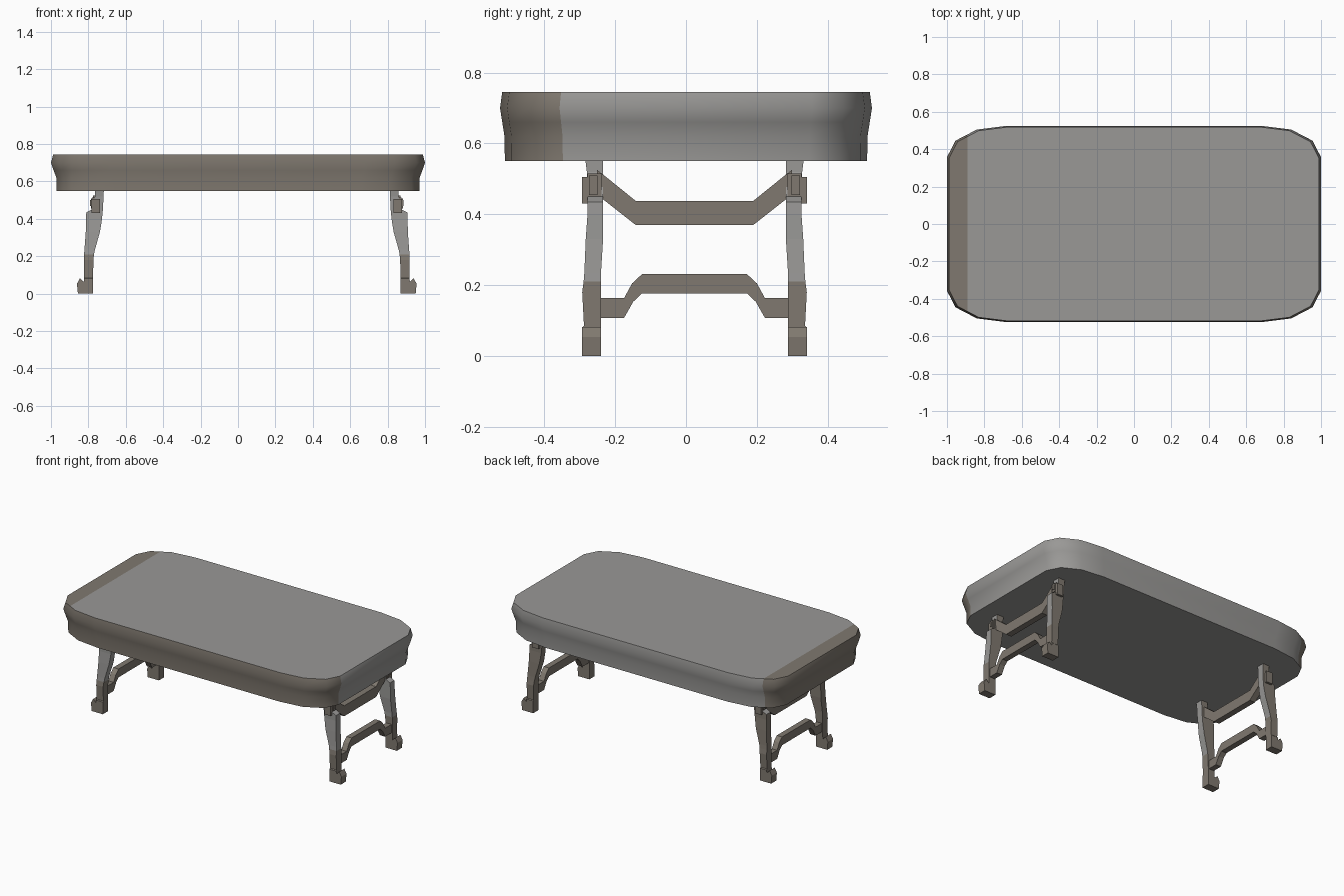
import bpy, bmesh
from mathutils import Vector

if "Cube" in bpy.data.objects:
    bpy.data.objects.remove(bpy.data.objects["Cube"])

CX, CY = 0.047, 0.024      # the leg frames sit slightly off centre


def material(name, rgb):
    m = bpy.data.materials.new(name)
    m.diffuse_color = (*rgb, 1)
    m.use_nodes = True
    m.node_tree.nodes["Principled BSDF"].inputs["Base Color"].default_value = m.diffuse_color
    return m


GREY = material("grey", (0.32, 0.315, 0.305))
BROWN = material("brown", (0.215, 0.19, 0.16))


def finish(bm, name, rule):
    """Turn a bmesh into an object; rule(face) says whether it is brown."""
    bmesh.ops.recalc_face_normals(bm, faces=bm.faces)
    for f in bm.faces:
        f.material_index = 1 if rule(f) else 0
    me = bpy.data.meshes.new(name)
    bm.to_mesh(me)
    bm.free()
    me.materials.append(GREY)
    me.materials.append(BROWN)
    ob = bpy.data.objects.new(name, me)
    bpy.context.collection.objects.link(ob)
    return ob


def loft(bm, rings):
    """Skin a stack of closed rings and cap both ends."""
    vs = [[bm.verts.new(p) for p in r] for r in rings]
    n = len(vs[0])
    for a, b in zip(vs, vs[1:]):
        for i in range(n):
            j = (i + 1) % n
            bm.faces.new((a[i], a[j], b[j], b[i]))
    bm.faces.new(vs[0])
    bm.faces.new(vs[-1])


def box(bm, sx, sy, u, v, z):
    """Box from outward ranges u (x) and v (y), mirrored by sx and sy."""
    loft(bm, [[(CX + sx * a, CY + sy * b, h) for a, b in
               ((u[0], v[0]), (u[1], v[0]), (u[1], v[1]), (u[0], v[1]))] for h in z])


# --- Table top: rounded rectangle swept through a bulging edge profile
corner = [(1.0, 0.357), (0.955, 0.445), (0.84, 0.505), (0.68, 0.525)]
outline = (corner + [(-x, y) for x, y in reversed(corner)]
           + [(-x, -y) for x, y in corner] + [(x, -y) for x, y in reversed(corner)])
edge = [(0.55, 0.971, 0.974), (0.62, 0.971, 0.976), (0.66, 0.986, 0.988),
        (0.70, 1.0, 1.0), (0.745, 0.988, 0.988)]
bm = bmesh.new()
loft(bm, [[(x * a, y * b, z) for x, y in outline] for z, a, b in edge])
bmesh.ops.bisect_plane(bm, geom=bm.verts[:] + bm.edges[:] + bm.faces[:],
                       plane_co=(-0.89, 0, 0), plane_no=(1, 0, 0))


def top_brown(f):
    c = f.calc_center_median()
    if f.normal.z < -0.9:
        return False
    return c.x < -0.89 or (f.normal.z < 0.9 and c.y < -0.39)


table_top = finish(bm, "table_top", top_brown)
bpy.context.view_layer.objects.active = table_top
table_top.select_set(True)
bpy.ops.object.shade_smooth_by_angle(angle=0.7)
table_top.select_set(False)

# --- Legs: sections (z, u inner, u outer, v inner, v outer)
lower_leg = [(0.0, 0.822, 0.88, 0.264, 0.317), (0.08, 0.822, 0.87, 0.264, 0.317),
             (0.085, 0.822, 0.87, 0.264, 0.312), (0.18, 0.82, 0.87, 0.264, 0.317),
             (0.21, 0.817, 0.87, 0.264, 0.313), (0.235, 0.812, 0.868, 0.264, 0.311),
             (0.33, 0.785, 0.861, 0.258, 0.307), (0.40, 0.774, 0.860, 0.258, 0.302),
             (0.435, 0.771, 0.858, 0.258, 0.302), (0.45, 0.769, 0.828, 0.258, 0.302),
             (0.52, 0.766, 0.812, 0.258, 0.304), (0.56, 0.764, 0.812, 0.258, 0.309)]
toe = [(0.84, 0.0), (0.903, 0.0), (0.908, 0.053), (0.892, 0.082), (0.868, 0.058), (0.84, 0.05)]

for sx, side in ((-1, "left"), (1, "right")):
    for sy, end in ((-1, "front"), (1, "back")):
        bm = bmesh.new()
        loft(bm, [[(CX + sx * u, CY + sy * v, z) for u, v in
                   ((a, c), (b, c), (b, d), (a, d))] for z, a, b, c, d in lower_leg])
        finish(bm, f"{side}_{end}_leg", lambda f: f.calc_center_median().z < 0.22
               or f.normal.y > 0.5 or f.normal.x < -0.5)
        # curled toe
        bm = bmesh.new()
        loft(bm, [[(CX + sx * u, CY + sy * v, z) for u, z in toe] for v in (0.264, 0.317)])
        finish(bm, f"{side}_{end}_toe", lambda f: True)
        # hinge block with a bolt and a side cap
        bm = bmesh.new()
        box(bm, sx, sy, (0.775, 0.828), (0.262, 0.302), (0.44, 0.515))
        box(bm, sx, sy, (0.80, 0.834), (0.274, 0.298), (0.455, 0.51))
        box(bm, sx, sy, (0.834, 0.838), (0.28, 0.293), (0.47, 0.50))
        box(bm, sx, sy, (0.785, 0.83), (0.30, 0.317), (0.43, 0.505))
        finish(bm, f"{side}_{end}_hinge", lambda f: True)

# --- Stretchers: half outlines (v, z) mirrored in y, given as upper and lower edges
bars = {
    "upper_stretcher": (0.782, 0.822, [(0.275, 0.525), (0.258, 0.512), (0.165, 0.437)],
                        [(0.275, 0.455), (0.258, 0.442), (0.165, 0.369)]),
    "lower_stretcher": (0.826, 0.864,
                        [(0.28, 0.163), (0.199, 0.163), (0.176, 0.205), (0.148, 0.231)],
                        [(0.28, 0.107), (0.199, 0.107), (0.173, 0.153), (0.148, 0.177)]),
}
for sx, side in ((-1, "left"), (1, "right")):
    for name, (u0, u1, upper, lower) in bars.items():
        hi = [(-v, z) for v, z in upper] + upper[::-1]
        lo = [(-v, z) for v, z in lower] + lower[::-1]
        bm = bmesh.new()
        loft(bm, [[(CX + sx * u, CY + a[0], a[1]) if k < 2 else (CX + sx * u, CY + b[0], b[1])
                   for k, u in enumerate((u0, u1, u1, u0))] for a, b in zip(hi, lo)])
        finish(bm, f"{side}_{name}", lambda f: True)
